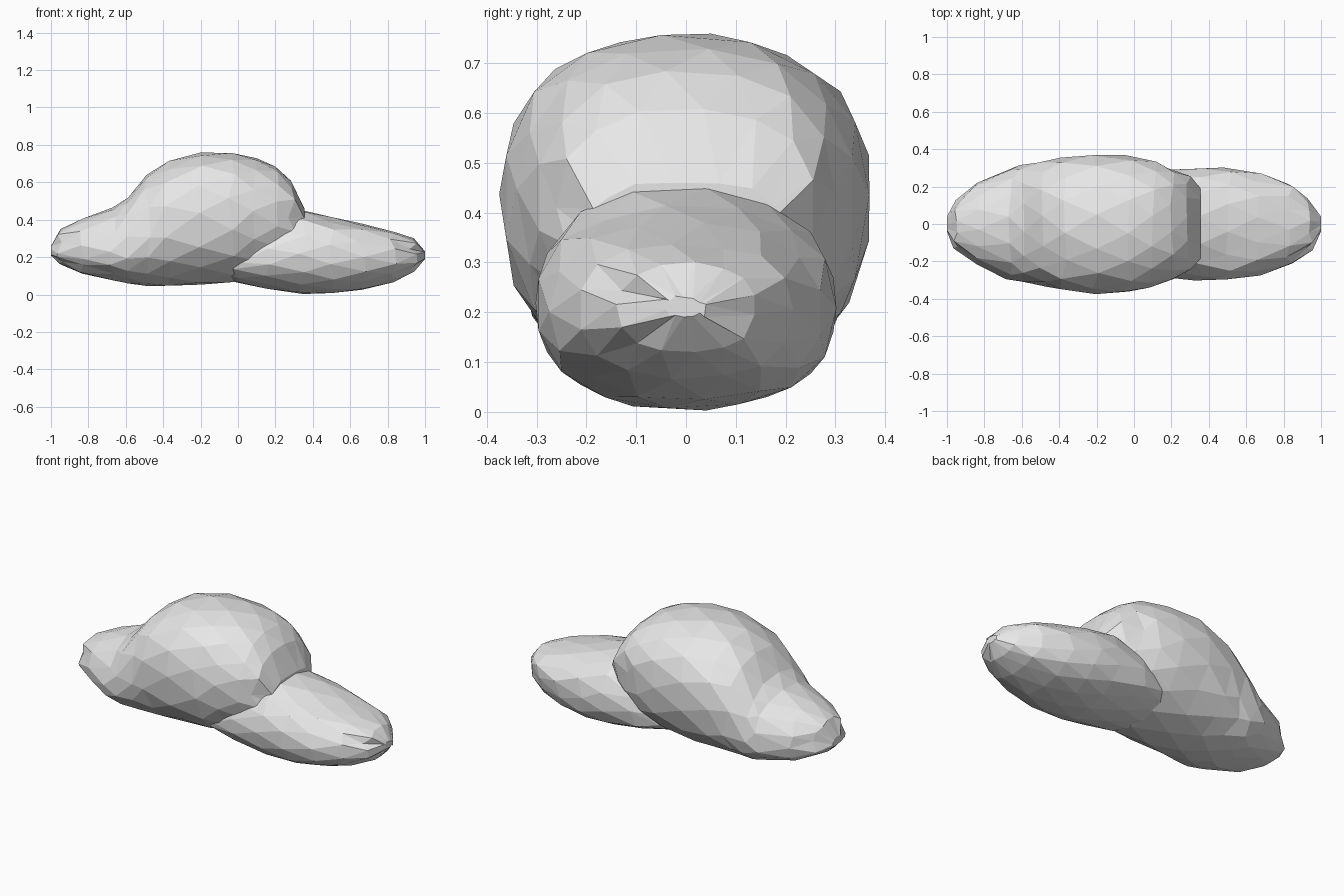
import bpy, bmesh, math, random

random.seed(4)
old = bpy.data.objects.get("Cube")
if old:
    bpy.data.objects.remove(old, do_unlink=True)

grey = bpy.data.materials.new("cloud_grey")
grey.use_nodes = True
COLOUR = (0.8, 0.8, 0.8, 1)
grey.diffuse_color = COLOUR
grey.node_tree.nodes["Principled BSDF"].inputs["Base Color"].default_value = COLOUR

SIDES = 15
POWER = 2 / 2.25          # slightly boxy cross-section


def bulge(v):
    return math.copysign(abs(v) ** POWER, v)


def puff(name, stations, jitter=0.012):
    """Loft faceted rings; station = x, bottom, widest height, top, half width."""
    bm = bmesh.new()
    rings = []
    for i, (x, low, mid, high, half) in enumerate(stations):
        ring = []
        inner = 0 < i < len(stations) - 1
        for k in range(SIDES):
            a = math.tau * (k + 0.5 * (i % 2)) / SIDES
            s = bulge(math.sin(a))
            z = mid + s * ((high - mid) if s > 0 else (mid - low))
            y = half * bulge(math.cos(a))
            dx = random.uniform(-2, 2) * jitter if inner else 0
            slide = random.uniform(-1, 1) * jitter
            ring.append(bm.verts.new((x + dx * abs(math.cos(a)), y, z + slide * abs(math.cos(a)))))
        rings.append(ring)
    # triangles zigzag between the staggered rings
    for i in range(len(rings) - 1):
        p, q = rings[i], rings[i + 1]
        for k in range(SIDES):
            n = (k + 1) % SIDES
            if i % 2 == 0:
                bm.faces.new((p[k], p[n], q[k]))
                bm.faces.new((p[n], q[n], q[k]))
            else:
                bm.faces.new((p[k], p[n], q[n]))
                bm.faces.new((p[k], q[n], q[k]))
    bm.faces.new(rings[0])
    bm.faces.new(rings[-1])
    bmesh.ops.recalc_face_normals(bm, faces=bm.faces)
    mesh = bpy.data.meshes.new(name)
    bm.to_mesh(mesh)
    bm.free()
    mesh.materials.append(grey)
    obj = bpy.data.objects.new(name, mesh)
    bpy.context.collection.objects.link(obj)
    return obj


# Tall dome running out into the low right-hand lobe
puff("cloud_dome", [
    (-1.0, 0.21, 0.23, 0.26, 0.04),
    (-0.95, 0.16, 0.22, 0.35, 0.13),
    (-0.83, 0.11, 0.22, 0.405, 0.22),
    (-0.67, 0.075, 0.23, 0.465, 0.295),
    (-0.59, 0.06, 0.25, 0.52, 0.315),
    (-0.49, 0.045, 0.31, 0.64, 0.335),
    (-0.37, 0.045, 0.38, 0.715, 0.355),
    (-0.2, 0.05, 0.43, 0.76, 0.375),
    (-0.03, 0.065, 0.44, 0.758, 0.368),
    (0.1, 0.10, 0.44, 0.73, 0.34),
    (0.2, 0.15, 0.43, 0.685, 0.30),
    (0.285, 0.21, 0.42, 0.61, 0.26),
    (0.355, 0.28, 0.39, 0.46, 0.19),
])

# Low left-hand lobe tucked under the dome
puff("cloud_left_lobe", [
    (-0.12, 0.10, 0.17, 0.25, 0.16),
    (-0.01, 0.065, 0.18, 0.32, 0.25),
    (0.15, 0.03, 0.20, 0.40, 0.29),
    (0.35, 0.002, 0.21, 0.45, 0.302),
    (0.5, 0.008, 0.21, 0.415, 0.302),
    (0.66, 0.025, 0.21, 0.38, 0.275),
    (0.83, 0.065, 0.21, 0.335, 0.215),
    (0.94, 0.12, 0.21, 0.30, 0.14),
    (1.0, 0.19, 0.21, 0.23, 0.04),
])
